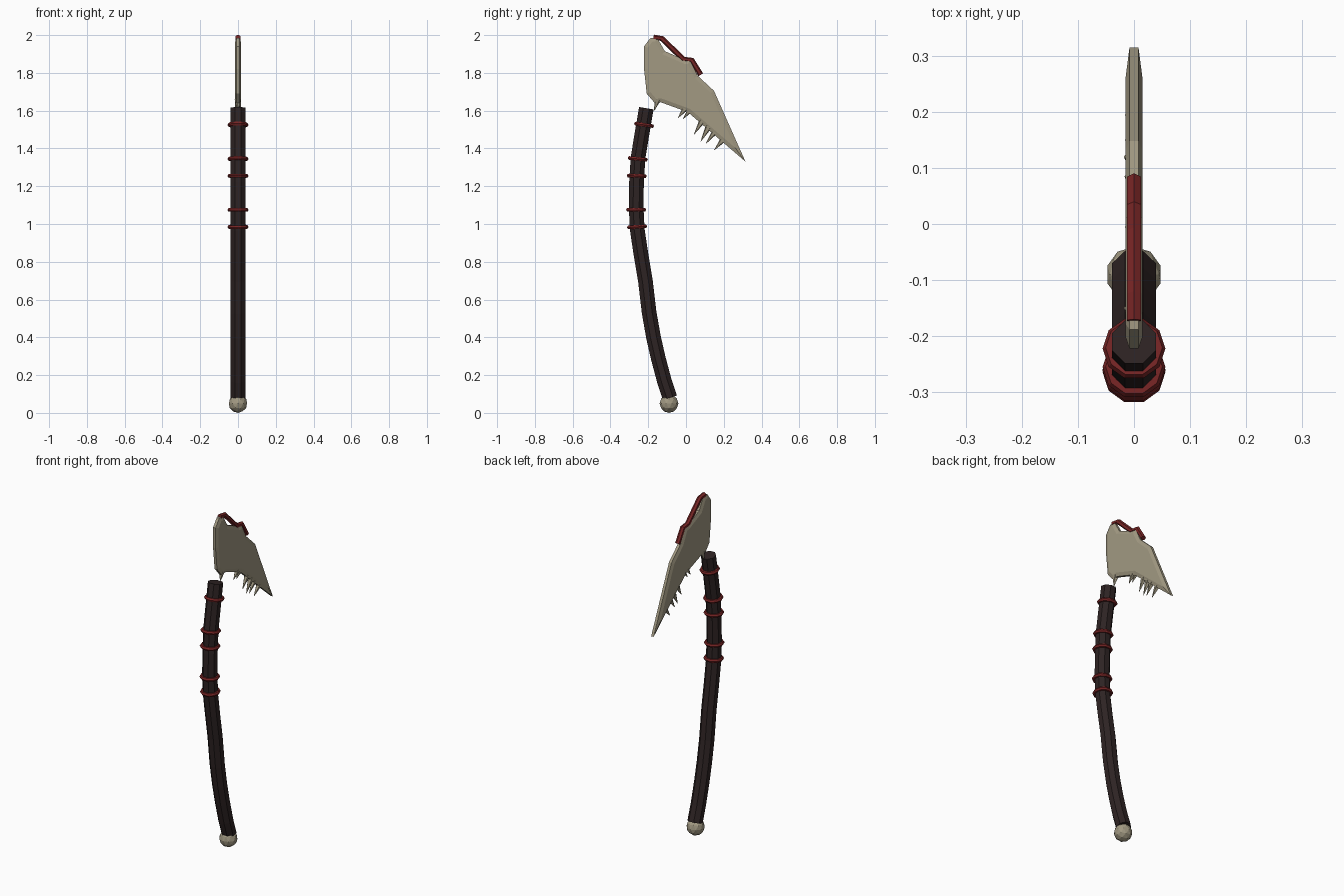
import bpy, bmesh, math
from mathutils import Vector

if "Cube" in bpy.data.objects:
    bpy.data.objects.remove(bpy.data.objects["Cube"])


def material(name, rgb):
    m = bpy.data.materials.new(name)
    m.diffuse_color = (*rgb, 1)
    m.use_nodes = True
    m.node_tree.nodes["Principled BSDF"].inputs["Base Color"].default_value = m.diffuse_color
    return m


BONE = material("bone", (0.36, 0.32, 0.225))
WOOD = material("dark wood", (0.027, 0.017, 0.017))
RED = material("red cord", (0.18, 0.018, 0.018))


def finish(name, bm, mat):
    bmesh.ops.recalc_face_normals(bm, faces=bm.faces)
    me = bpy.data.meshes.new(name)
    bm.to_mesh(me)
    bm.free()
    me.materials.append(mat)
    ob = bpy.data.objects.new(name, me)
    bpy.context.collection.objects.link(ob)
    return ob


def tube(name, path, radii, sides, mat, phase=0.5, closed=False):
    """Sweep a polygon along a list of 3D points; the section side axis is given by each tangent."""
    bm = bmesh.new()
    n = len(path)
    rings = []
    for i, p in enumerate(path):
        if closed:
            t = path[(i + 1) % n] - path[i - 1]
        else:
            t = path[min(i + 1, n - 1)] - path[max(i - 1, 0)]
        t.normalize()
        u = Vector((1, 0, 0))
        v = t.cross(u).normalized()
        rings.append([bm.verts.new(p + radii[i] * (u * math.cos(a) + v * math.sin(a)))
                      for a in ((k + phase) * math.tau / sides for k in range(sides))])
    for a, b in zip(rings, rings[1:]):
        for k in range(sides):
            j = (k + 1) % sides
            bm.faces.new((a[k], a[j], b[j], b[k]))
    bm.faces.new(rings[0])
    bm.faces.new(rings[-1])
    return finish(name, bm, mat)


def yz(pts):
    return [Vector((0, y, z)) for y, z in pts]


# Curved handle
grip = yz([(-0.085, 0.08), (-0.115, 0.17), (-0.147, 0.29), (-0.172, 0.40), (-0.195, 0.53),
           (-0.215, 0.70), (-0.24, 0.85), (-0.258, 0.97), (-0.264, 1.09), (-0.262, 1.22),
           (-0.254, 1.35), (-0.236, 1.46), (-0.21, 1.613)])
tube("handle", grip, [0.042] * len(grip), 8, WOOD)

# Pommel
bm = bmesh.new()
bmesh.ops.create_icosphere(bm, subdivisions=2, radius=0.05)
bmesh.ops.translate(bm, verts=bm.verts, vec=(0, -0.09, 0.05))
finish("pommel", bm, BONE)


# Cord rings around the handle, square to its curve
def cord_ring(y, z, tilt, major=0.045, minor=0.011, n=10, m=6):
    bm = bmesh.new()
    c = Vector((0, y, z))
    axis = Vector((0, math.sin(tilt), math.cos(tilt)))
    u = Vector((1, 0, 0))
    v = axis.cross(u)
    grid = []
    for i in range(n):
        a = i * math.tau / n
        d = u * math.cos(a) + v * math.sin(a)
        grid.append([bm.verts.new(c + d * (major + minor * math.cos(b)) + axis * minor * math.sin(b))
                     for b in (k * math.tau / m for k in range(m))])
    for i in range(n):
        p, q = grid[i], grid[(i + 1) % n]
        for k in range(m):
            j = (k + 1) % m
            bm.faces.new((p[k], p[j], q[j], q[k]))
    finish("cord_ring", bm, RED)


for y, z, tilt in [(-0.222, 1.525, 0.15), (-0.255, 1.345, 0.1), (-0.261, 1.255, 0.03),
                   (-0.264, 1.075, 0.0), (-0.259, 0.985, -0.06)]:
    cord_ring(y, z, tilt)

# Blade: flat plate with bevelled rim
outline = [(-0.222, 1.94), (-0.188, 1.985), (-0.152, 1.985), (-0.112, 1.915), (-0.005, 1.868),
           (0.022, 1.865), (0.062, 1.785), (0.148, 1.705), (0.315, 1.33), (0.01, 1.592),
           (-0.135, 1.645), (-0.165, 1.64), (-0.208, 1.69), (-0.222, 1.82)]
bm = bmesh.new()
sides = []
for s in (1, -1):
    vs = [bm.verts.new((s * 0.008, y, z)) for y, z in outline]
    sides.append((vs, bm.faces.new(vs if s > 0 else vs[::-1])))
bm.normal_update()
for i in range(len(outline)):
    j = (i + 1) % len(outline)
    a, b = sides[0][0], sides[1][0]
    bm.faces.new((a[i], b[i], b[j], a[j]))
for vs, f in sides:
    f.normal_update()
    bmesh.ops.inset_region(bm, faces=[f], thickness=0.02, use_even_offset=True, use_boundary=True)
    s = 1 if vs[0].co.x > 0 else -1
    for v in f.verts:
        v.co.x = s * 0.015
finish("blade", bm, BONE)

# Red binding along the top of the blade
strip = yz([(-0.172, 1.988), (-0.128, 1.982), (-0.015, 1.873), (0.03, 1.868), (0.078, 1.79)])
tube("blade_binding", strip, [0.0145] * len(strip), 6, RED)

# Teeth under the blade, and the tang spike into the handle
for base, tip, r in [((-0.005, 1.61), (-0.042, 1.562), 0.016), ((0.02, 1.60), (-0.015, 1.557), 0.014),
                     ((0.085, 1.545), (0.043, 1.475), 0.017), ((0.12, 1.515), (0.078, 1.437), 0.018),
                     ((0.15, 1.485), (0.105, 1.425), 0.016), ((0.195, 1.445), (0.15, 1.392), 0.016),
                     ((-0.15, 1.66), (-0.168, 1.60), 0.018)]:
    tube("tooth", yz([base, tip]), [r, 0.001], 5, BONE)
